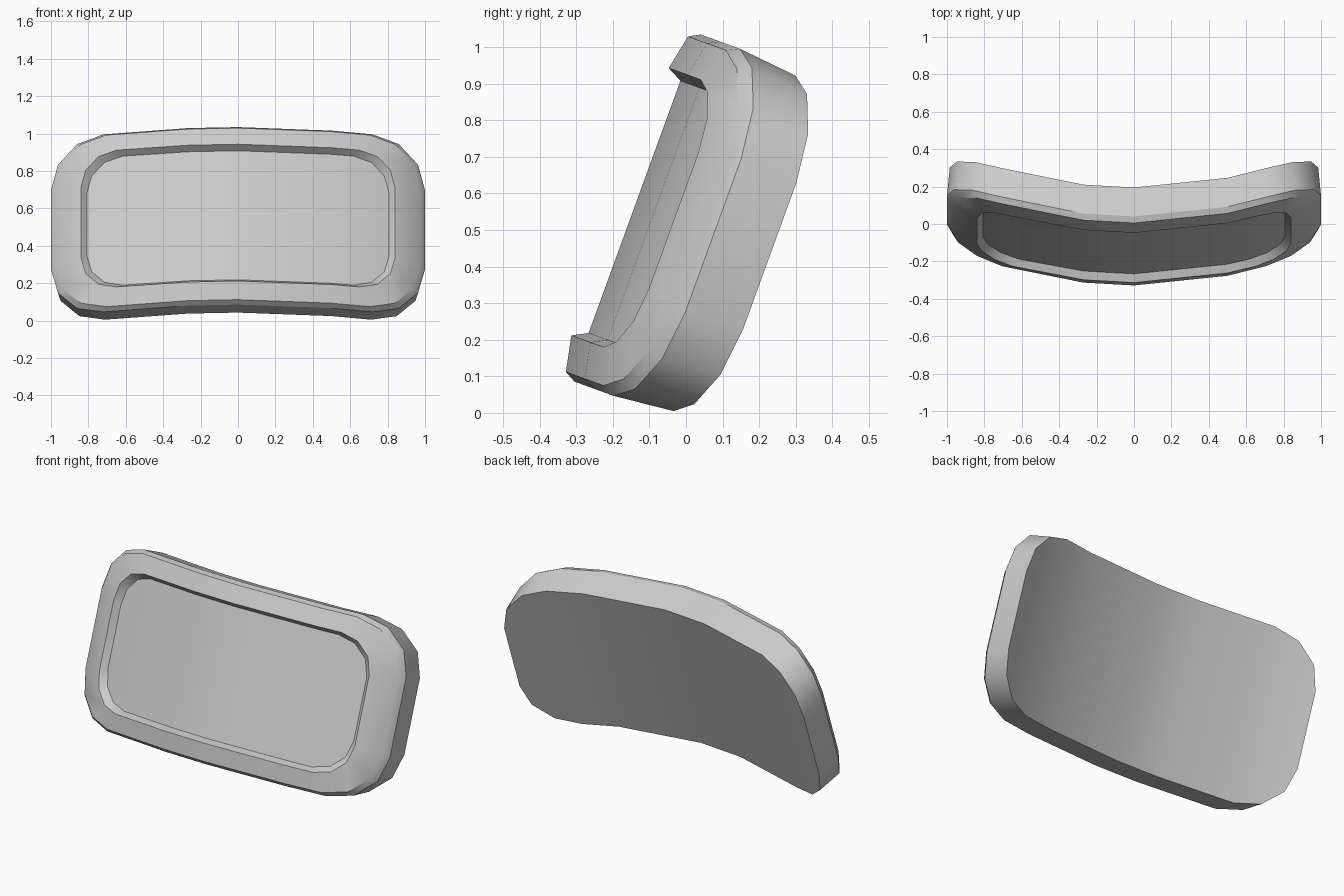
import bpy, bmesh
from math import sin, cos, pi, radians

if "Cube" in bpy.data.objects:
    bpy.data.objects.remove(bpy.data.objects["Cube"])

TILT = radians(20)
MID = 0.481              # middle of the panel measured along its slope
COLUMNS = [0.5, 0.0, -0.27]   # vertices along the long edges


def place(x, v, depth):
    """Bow the panel backwards toward its ends, then lean it back."""
    n = depth - 0.22 * x * x
    u = v + MID
    return (x, u * sin(TILT) - n * cos(TILT), u * cos(TILT) + n * sin(TILT))


def outline(w, h, r):
    """Rounded rectangle, upper half right to left, then lower half left to right."""
    arc = [(w - r + r * cos(a * pi / 6), h - r + r * sin(a * pi / 6)) for a in range(4)]
    top = arc + [(x, h) for x in COLUMNS] + [(-x, v) for x, v in reversed(arc)]
    return top + [(x, -v) for x, v in reversed(top)]


# half width, half height, corner radius, forward offset: back to recess floor
LAYERS = [
    (0.985, 0.488, 0.275, 0.145),   # back edge
    (1.000, 0.505, 0.280, 0.316),   # widest edge
    (0.975, 0.488, 0.270, 0.347),   # outer edge of front rim
    (0.840, 0.389, 0.190, 0.367),   # inner edge of front rim
    (0.808, 0.367, 0.190, 0.325),   # recess floor
]

bm = bmesh.new()
rings = [[bm.verts.new(place(x, v, d)) for x, v in outline(w, h, r)]
         for w, h, r, d in LAYERS]
count = len(rings[0])

# side walls, rim and recess wall
for a, b in zip(rings, rings[1:]):
    for i in range(count):
        j = (i + 1) % count
        bm.faces.new((a[i], a[j], b[j], b[i]))

# bowed back and recess floor, in strips from top to bottom
for ring in (rings[0], rings[-1]):
    for i in range(count // 2 - 1):
        bm.faces.new((ring[i], ring[i + 1], ring[count - 2 - i], ring[count - 1 - i]))

bmesh.ops.recalc_face_normals(bm, faces=bm.faces)
mesh = bpy.data.meshes.new("curved_panel")
bm.to_mesh(mesh)
bm.free()
panel = bpy.data.objects.new("curved_panel", mesh)
bpy.context.collection.objects.link(panel)

# smooth curves with crisp rim edges
bpy.context.view_layer.objects.active = panel
panel.select_set(True)
bpy.ops.object.shade_smooth_by_angle(angle=radians(32))
